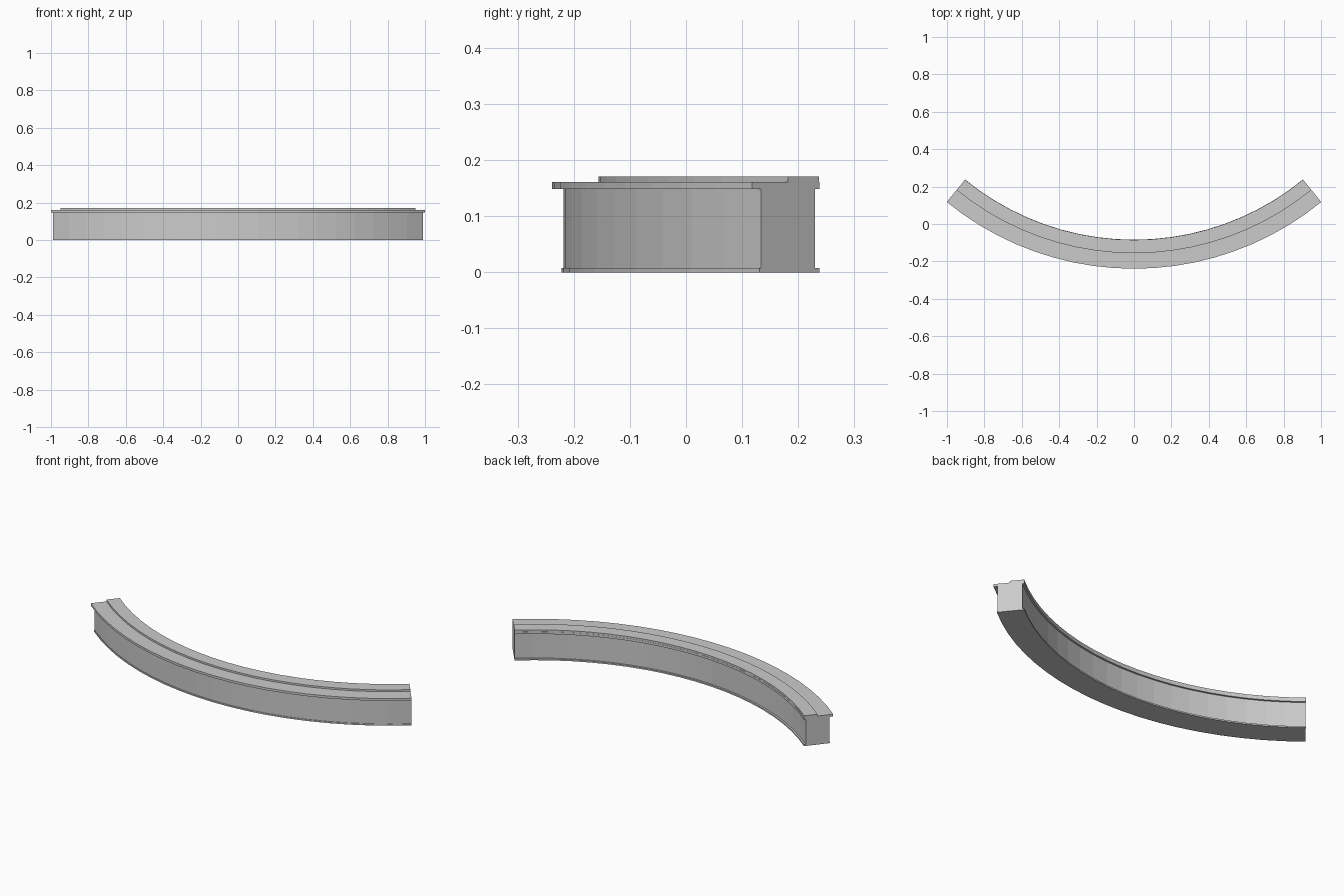
import bpy
import bmesh
import math

cube = bpy.data.objects.get("Cube")
if cube:
    bpy.data.objects.remove(cube, do_unlink=True)

CENTRE_Y = 1.345              # centre of the shared arc
HALF_ANGLE = math.radians(39.2)
SEGMENTS = 20

grey = bpy.data.materials.new("light grey")
grey.use_nodes = True
grey.diffuse_color = (0.6, 0.6, 0.6, 1)
grey.node_tree.nodes["Principled BSDF"].inputs["Base Color"].default_value = (0.6, 0.6, 0.6, 1)


def arc_block(name, inner, outer, bottom, top):
    """Sweep a rectangular section along the arc and cap both ends."""
    bm = bmesh.new()
    rings = []
    for i in range(SEGMENTS + 1):
        a = HALF_ANGLE * (2 * i / SEGMENTS - 1)
        section = [(inner, bottom), (outer, bottom), (outer, top), (inner, top)]
        rings.append([bm.verts.new((r * math.sin(a), CENTRE_Y - r * math.cos(a), z))
                      for r, z in section])
    for a, b in zip(rings, rings[1:]):
        for k in range(4):
            n = (k + 1) % 4
            bm.faces.new((a[k], a[n], b[n], b[k]))
    bm.faces.new(rings[0])
    bm.faces.new(rings[-1])
    bmesh.ops.recalc_face_normals(bm, faces=bm.faces)
    mesh = bpy.data.meshes.new(name)
    bm.to_mesh(mesh)
    bm.free()
    mesh.materials.append(grey)
    obj = bpy.data.objects.new(name, mesh)
    bpy.context.collection.objects.link(obj)
    return obj


# Plinth, wall body, overhanging slab and raised rear strip
arc_block("base_plate", 1.429, 1.567, 0, 0.008)
arc_block("wall_body", 1.439, 1.563, 0.008, 0.148)
arc_block("top_slab", 1.429, 1.584, 0.148, 0.161)
arc_block("raised_strip", 1.430, 1.501, 0.161, 0.171)
